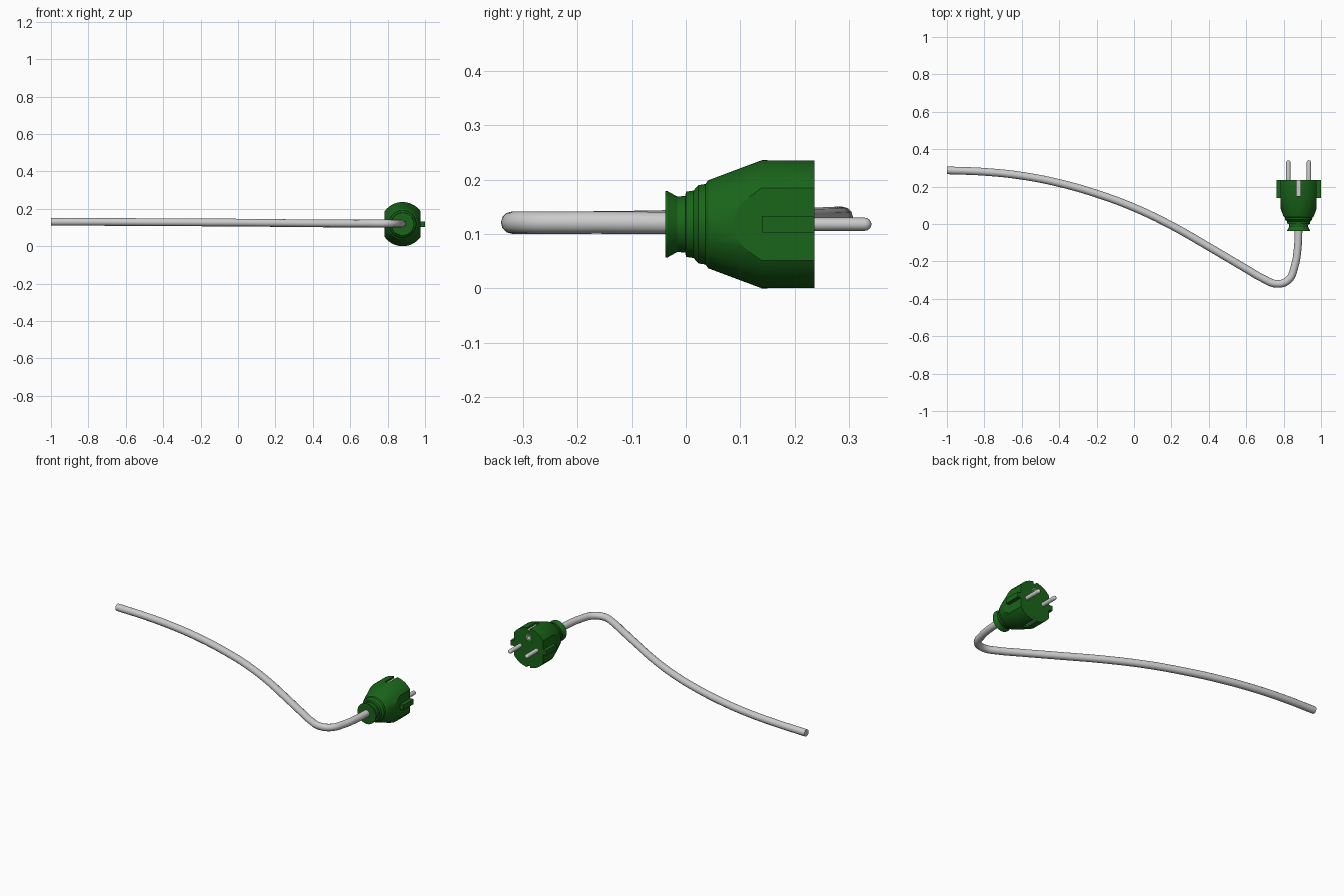
import bpy, bmesh, math
from mathutils import Matrix, Vector

if "Cube" in bpy.data.objects:
    bpy.data.objects.remove(bpy.data.objects["Cube"])

CX, CZ = 0.88, 0.118   # plug axis (runs along y)

green = bpy.data.materials.new("green_plastic")
green.diffuse_color = (0.01, 0.13, 0.01, 1)
green.use_nodes = True
green.node_tree.nodes["Principled BSDF"].inputs["Base Color"].default_value = green.diffuse_color


def add_mesh(name, bm, mat=None):
    bmesh.ops.recalc_face_normals(bm, faces=bm.faces[:])
    me = bpy.data.meshes.new(name)
    bm.to_mesh(me)
    bm.free()
    ob = bpy.data.objects.new(name, me)
    bpy.context.collection.objects.link(ob)
    if mat:
        me.materials.append(mat)
    return ob


def activate(ob):
    bpy.ops.object.select_all(action='DESELECT')
    ob.select_set(True)
    bpy.context.view_layer.objects.active = ob


def smooth(ob, angle=30):
    activate(ob)
    bpy.ops.object.shade_smooth_by_angle(angle=math.radians(angle))


def lathe(name, profile, x=0, z=0, mat=None, n=32, closed=False):
    """Revolve (radius, y) points about an axis parallel to y."""
    bm = bmesh.new()
    rings = [[bm.verts.new((CX + x + r * math.sin(2 * math.pi * i / n), y,
                            CZ + z + r * math.cos(2 * math.pi * i / n)))
              for i in range(n)] for r, y in profile]
    pairs = list(zip(rings, rings[1:]))
    if closed:
        pairs.append((rings[-1], rings[0]))
    for a, b in pairs:
        for i in range(n):
            j = (i + 1) % n
            bm.faces.new((a[i], a[j], b[j], b[i]))
    if not closed:
        bm.faces.new(rings[0])
        bm.faces.new(rings[-1])
    return add_mesh(name, bm, mat)


def box(name, x0, x1, y0, y1, z0, z1, mat=None):
    bm = bmesh.new()
    size = Vector((x1 - x0, y1 - y0, z1 - z0))
    mid = Vector((CX + (x0 + x1) / 2, (y0 + y1) / 2, CZ + (z0 + z1) / 2))
    bmesh.ops.create_cube(bm, size=1, matrix=Matrix.Translation(mid) @ Matrix.Diagonal((*size, 1)))
    return add_mesh(name, bm, mat)


def boolean(ob, cutter, op):
    mod = ob.modifiers.new(op, 'BOOLEAN')
    mod.operation, mod.object, mod.solver = op, cutter, 'EXACT'
    activate(ob)
    bpy.ops.object.modifier_apply(modifier=mod.name)
    bpy.data.objects.remove(cutter)


# Plug body: stepped strain relief, cone and cylinder with flattened sides
body = lathe("plug_body", [
    (0.061, -0.038), (0.061, -0.034), (0.051, -0.016), (0.052, -0.001),
    (0.060, 0.000), (0.062, 0.014), (0.072, 0.023), (0.074, 0.036),
    (0.081, 0.041), (0.118, 0.140), (0.118, 0.236)], mat=green, n=64)
boolean(body, box("side_cutter", -0.097, 0.097, -1, 1, -1, 1, green), 'INTERSECT')

# Earth contact grooves and contact socket hole
for s in (-1, 1):
    z0, z1 = sorted((s * 0.103, s * 0.15))
    boolean(body, box("groove_cutter", -0.011, 0.011, 0.15, 0.3, z0, z1, green), 'DIFFERENCE')
boolean(body, lathe("hole_cutter", [(0.017, 0.15), (0.017, 0.3)], z=0.062, mat=green), 'DIFFERENCE')
smooth(body, 25)

socket = lathe("earth_socket", [(0.0175, 0.16), (0.0175, 0.235), (0.012, 0.235), (0.012, 0.16)],
               z=0.062, n=24, closed=True)
smooth(socket)

# Mirrored parts: pins, side ribs, earth strips
for s, side in ((-1, "left"), (1, "right")):
    arc = [(0.012 * math.cos(a), 0.329 + 0.012 * math.sin(a))
           for a in (math.radians(d) for d in (0, 22, 45, 67, 85))]
    smooth(lathe(f"pin_{side}", [(0.012, 0.225)] + arc, x=s * 0.055, n=20), 40)
    x0, x1 = sorted((s * 0.09, s * 0.119))
    box(f"rib_{side}", x0, x1, 0.14, 0.236, -0.015, 0.015, green)
for s, side in ((-1, "bottom"), (1, "top")):
    z0, z1 = sorted((s * 0.102, s * 0.107))
    box(f"earth_strip_{side}", -0.0108, 0.0108, 0.151, 0.234, z0, z1)

# Cable: round curve swept from the plug to the far end
path = [(-1, .287, .130), (-.8, .279, .130), (-.6, .258, .129), (-.4, .219, .128),
        (-.2, .162, .127), (0, .088, .126), (.2, -.008, .124), (.4, -.122, .122),
        (.6, -.240, .121), (.69, -.292, .121), (.765, -.320, .121), (.825, -.300, .121),
        (.859, -.225, .121), (.875, -.130, .121), (CX, -.02, .120)]
cu = bpy.data.curves.new("cable", 'CURVE')
cu.dimensions = '3D'
cu.bevel_depth, cu.bevel_resolution, cu.resolution_u = 0.0205, 4, 5
cu.use_fill_caps = True
sp = cu.splines.new('BEZIER')
sp.bezier_points.add(len(path) - 1)
for bp, co in zip(sp.bezier_points, path):
    bp.co = co
    bp.handle_left_type = bp.handle_right_type = 'AUTO'
cable = bpy.data.objects.new("cable", cu)
bpy.context.collection.objects.link(cable)
activate(cable)
bpy.ops.object.convert(target='MESH')
smooth(bpy.context.view_layer.objects.active, 40)
